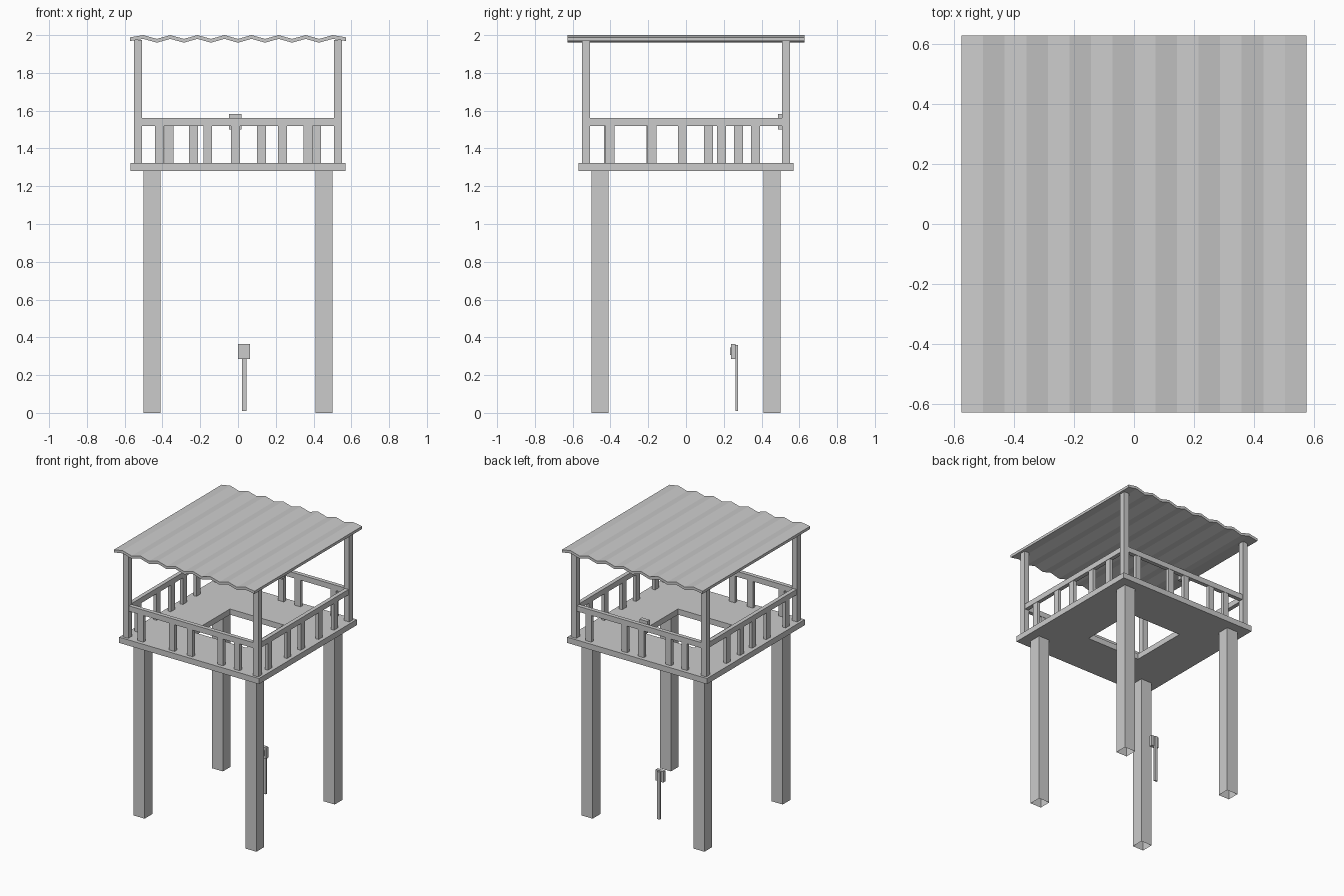
import bpy, bmesh

if "Cube" in bpy.data.objects:
    bpy.data.objects.remove(bpy.data.objects["Cube"])


def finish(name, bm):
    bmesh.ops.recalc_face_normals(bm, faces=bm.faces)
    me = bpy.data.meshes.new(name)
    bm.to_mesh(me)
    bm.free()
    ob = bpy.data.objects.new(name, me)
    bpy.context.collection.objects.link(ob)
    return ob


def box(name, x, y, z, open_bottom=False):
    """Box from (min, max) ranges on each axis."""
    bm = bmesh.new()
    bmesh.ops.create_cube(bm, size=1)
    for v in bm.verts:
        v.co = [r[0] + (c + 0.5) * (r[1] - r[0]) for r, c in zip((x, y, z), v.co)]
    ob_faces = [f for f in bm.faces if all(abs(v.co.z - z[0]) < 1e-5 for v in f.verts)]
    me_ob = finish(name, bm) if not open_bottom else None
    if open_bottom:
        bmesh.ops.delete(bm, geom=ob_faces, context='FACES_ONLY')
        me_ob = finish(name, bm)
    return me_ob


def around(c, w):
    return (c - w / 2, c + w / 2)


# legs (open underneath) and roof posts at the four corners
for sx in (-1, 1):
    for sy in (-1, 1):
        box("leg", around(sx * 0.456, 0.09), around(sy * 0.456, 0.09), (0, 1.285), True)
        box("roof_post", around(sx * 0.53, 0.042), around(sy * 0.53, 0.042), (1.32, 1.975))

# deck with a square access hole
bm = bmesh.new()
rings = []
for r, z in ((0.57, 1.28), (0.57, 1.322), (0.22, 1.322), (0.22, 1.28)):
    rings.append([bm.verts.new((a * r, b * r, z))
                  for a, b in ((-1, -1), (1, -1), (1, 1), (-1, 1))])
for k in range(4):
    p, q = rings[k], rings[(k + 1) % 4]
    for i in range(4):
        j = (i + 1) % 4
        bm.faces.new((p[i], p[j], q[j], q[i]))
finish("deck", bm)

# hand rails between the posts
for s in (-1, 1):
    box("rail_x", (-0.51, 0.51), around(s * 0.53, 0.03), (1.52, 1.56))
    box("rail_y", around(s * 0.53, 0.03), (-0.51, 0.51), (1.52, 1.56))

# unevenly spaced balusters on every side
H = (1.32, 1.522)
for side, xs in ((-1, (-0.415, -0.16, -0.013, 0.235, 0.37)),
                 (1, (-0.365, -0.235, -0.013, 0.124, 0.415))):
    for x in xs:
        box("baluster", around(x, 0.047), around(side * 0.53, 0.025), H)
for side, ys in ((1, (-0.403, -0.18, -0.02, 0.188, 0.367)),
                 (-1, (-0.41, -0.185, -0.02, 0.12, 0.277))):
    for y in ys:
        box("baluster", around(side * 0.53, 0.025), around(y, 0.047), H)

# corrugated roof: zigzag strip swept along y
bm = bmesh.new()
sections = []
for k in range(-8, 9):
    z = 1.988 if abs(k) == 8 else (2.0 if k % 2 else 1.98)
    x = k * 0.573 / 8
    sections.append([bm.verts.new(p) for p in (
        (x, -0.627, z - 0.02), (x, 0.627, z - 0.02), (x, 0.627, z), (x, -0.627, z))])
for p, q in zip(sections, sections[1:]):
    for i in range(4):
        j = (i + 1) % 4
        bm.faces.new((p[i], p[j], q[j], q[i]))
bm.faces.new(sections[0])
bm.faces.new(sections[-1])
finish("roof", bm)

# small box clamped on the back rail
box("rail_box", around(-0.015, 0.065), (0.487, 0.518), (1.50, 1.583))

# switch box on a thin stake beneath the deck
box("stake", (0.021, 0.044), (0.262, 0.275), (0.01, 0.36))
box("switch_box", (0.001, 0.063), (0.239, 0.263), (0.285, 0.365))
box("switch_button", (0.014, 0.05), (0.232, 0.24), (0.306, 0.345))
